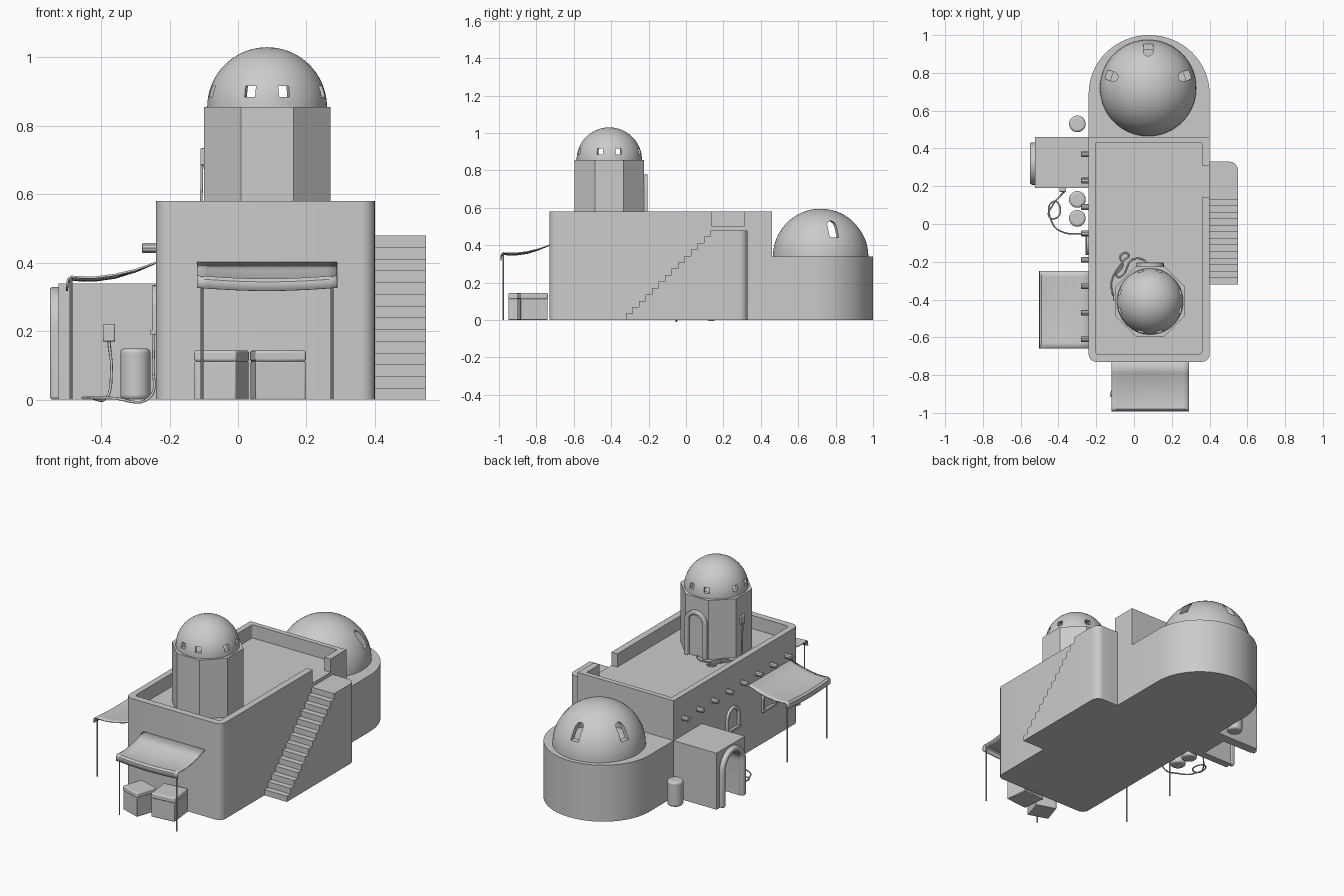
import bpy, bmesh
from math import pi, sin, cos, radians
from mathutils import Matrix, Vector

if "Cube" in bpy.data.objects:
    bpy.data.objects.remove(bpy.data.objects["Cube"])

T = Matrix.Translation


def wall(loc, deg):
    """Frame on a wall: local x along, y up, z outward (deg 0 faces the front)."""
    return T(loc) @ Matrix.Rotation(radians(deg), 4, 'Z') @ Matrix.Rotation(pi / 2, 4, 'X')


def finish(name, bm, bevel=0, smooth=True, segs=3):
    bmesh.ops.recalc_face_normals(bm, faces=bm.faces)
    me = bpy.data.meshes.new(name)
    bm.to_mesh(me)
    bm.free()
    ob = bpy.data.objects.new(name, me)
    bpy.context.collection.objects.link(ob)
    if bevel:
        m = ob.modifiers.new("bevel", 'BEVEL')
        m.width, m.segments = bevel, segs
        m.limit_method, m.angle_limit = 'ANGLE', radians(40)
    if smooth:
        shade(ob)
    return ob


def activate(ob):
    bpy.ops.object.select_all(action='DESELECT')
    ob.select_set(True)
    bpy.context.view_layer.objects.active = ob


def shade(ob):
    activate(ob)
    bpy.ops.object.shade_smooth_by_angle(angle=radians(32))


def prism(name, pts, depth, M=Matrix(), z0=0, bevel=0, smooth=True):
    bm = bmesh.new()
    f = bm.faces.new([bm.verts.new((x, y, z0)) for x, y in pts])
    r = bmesh.ops.extrude_face_region(bm, geom=[f])
    vs = [v for v in r['geom'] if isinstance(v, bmesh.types.BMVert)]
    bmesh.ops.translate(bm, verts=vs, vec=(0, 0, depth))
    bm.transform(M)
    return finish(name, bm, bevel, smooth)


def rect(x0, x1, y0, y1, radii=(0, 0, 0, 0)):
    """Rectangle with a radius per corner, starting lower left, counter-clockwise."""
    pts = []
    for i, (x, y, sx, sy) in enumerate([(x0, y0, 1, 1), (x1, y0, -1, 1), (x1, y1, -1, -1), (x0, y1, 1, -1)]):
        r = radii[i]
        if not r:
            pts.append((x, y))
            continue
        for k in range(7):
            a = pi + i * pi / 2 + k * pi / 12
            pts.append((x + sx * r + r * cos(a), y + sy * r + r * sin(a)))
    return pts


def arch(w, h, n=14):
    r = w / 2
    return [(-r, 0)] + [(-r * cos(pi * k / n), h - r + r * sin(pi * k / n)) for k in range(n + 1)] + [(r, 0)]


def cut(ob, cutters):
    for c in cutters:
        c.hide_render = True
        m = ob.modifiers.new("cut", 'BOOLEAN')
        m.operation, m.solver, m.object = 'DIFFERENCE', 'EXACT', c
        activate(ob)
        bpy.ops.object.modifier_apply(modifier=m.name)
        bpy.data.objects.remove(c)
    shade(ob)


def frame(name, M, w, h, t, depth, z0=-0.01, bevel=0.005):
    pts = arch(w, h) + arch(w - 2 * t, h - t)[::-1]
    return prism(name, pts, depth, M, z0, bevel)


def dome(name, loc, r, t, steps=18, sides=64):
    bm = bmesh.new()
    for rad, rev in ((r, 1), (r - t, 0)):
        vs = [bm.verts.new((rad * cos(k * pi / 2 / steps), 0, rad * sin(k * pi / 2 / steps))) for k in range(steps + 1)]
        for a, b in zip(vs, vs[1:]):
            bm.edges.new((a, b))
        if rev:
            rim = vs[0]
        else:
            bm.edges.new((rim, vs[0]))
    bmesh.ops.spin(bm, geom=bm.verts[:] + bm.edges[:], axis=(0, 0, 1), cent=(0, 0, 0), steps=sides, angle=2 * pi)
    bmesh.ops.remove_doubles(bm, verts=bm.verts, dist=1e-4)
    bm.transform(T(loc))
    return finish(name, bm)


def cable(name, pts, r=0.004):
    cu = bpy.data.curves.new(name, 'CURVE')
    cu.dimensions, cu.bevel_depth, cu.bevel_resolution, cu.resolution_u = '3D', r, 2, 8
    sp = cu.splines.new('BEZIER')
    sp.bezier_points.add(len(pts) - 1)
    for p, co in zip(sp.bezier_points, pts):
        p.co = co
        p.handle_left_type = p.handle_right_type = 'AUTO'
    ob = bpy.data.objects.new(name, cu)
    bpy.context.collection.objects.link(ob)
    activate(ob)
    bpy.ops.object.convert(target='MESH')


def awning(name, M, half):
    prof = [(0, .40), (.06, .379), (.12, .365), (.18, .357), (.225, .358), (.248, .36), (.257, .352), (.26, .327)]
    bm = bmesh.new()
    n = 14
    g = [[bm.verts.new((half * (2 * i / n - 1), z - .009 * sin(pi * i / n) * min(1, 8 * d), d))
          for d, z in prof] for i in range(n + 1)]
    for a, b in zip(g, g[1:]):
        for j in range(len(prof) - 1):
            bm.faces.new((a[j], b[j], b[j + 1], a[j + 1]))
    bm.transform(M)
    ob = finish(name, bm)
    m = ob.modifiers.new("thickness", 'SOLIDIFY')
    m.thickness, m.offset = .006, 0
    for s in (-1, 1):
        x, y, _ = M @ Vector((s * (half - .015), 0, .248))
        cylinder(name + "_pole", (x, y, 0), .004, .36, 10)


def cylinder(name, loc, r, h, sides=32, bevel=0, M=None):
    pts = [(r * cos(2 * pi * k / sides), r * sin(2 * pi * k / sides)) for k in range(sides)]
    return prism(name, pts, h, M or T(loc), 0, bevel)


# main hall with parapet, roof recess and stair gap
hall = prism("main_hall", rect(-.24, .40, -.73, .46, (.04, .04, 0, 0)), .58)
cutters = [prism("roof_cut", rect(-.205, .36, -.69, .43, (.02, .02, .005, .005)), .2, T((0, 0, .50))),
           prism("gap_cut", rect(.33, .45, .14, .31), .2, T((0, 0, .50)))]
win_y = (-.10, -.44)
cutters += [prism("window_cut", arch(.09, .12), .07, wall((-.24, y, .20), -90), -.05) for y in win_y]
cut(hall, cutters)
for y in win_y:
    W = wall((-.24, y, .19), -90)
    frame("window_frame", W, .13, .145, .02, .022)
    prism("window_sill", rect(-.065, .065, 0, .014), .026, W, -.01, .003)

# beam ends along the left wall
for k in range(8):
    cylinder("roof_beam", None, .015, .06, 10, .003, wall((-.24, .37 - .14 * k, .443), -90) @ T((0, 0, -.02)))

# rounded rear wing and its windowed dome
pts = [(-.24, .45), (.40, .45)] + [(.08 + .32 * cos(pi * k / 32), .69 + .31 * sin(pi * k / 32)) for k in range(33)]
prism("rear_wing", pts, .34)
big = dome("rear_dome", (.075, .72, .34), .255, .03)
cut(big, [prism("dome_cut", arch(.05, .09), .2, wall((.075, .72, .44), a + 90), .1) for a in range(18, 163, 36)])

# octagonal tower with doorway and dome
ap = .185
R = ap / cos(pi / 8)
tc = (.085, -.41)
tower = prism("tower", [(tc[0] + R * cos(pi / 8 + k * pi / 4), tc[1] + R * sin(pi / 8 + k * pi / 4)) for k in range(8)],
              .365, T((0, 0, .49)), smooth=False)
door = wall((tc[0], tc[1] + ap, .50), 180)
cut(tower, [prism("door_cut", arch(.10, .25), .15, door, -.1)])
frame("tower_door_frame", door, .145, .278, .024, .03)
small = dome("tower_dome", (tc[0], tc[1], .855), .175, .022)
cut(small, [prism("dome_cut", rect(-.016, .016, 0, .032), .12, wall((tc[0], tc[1], .884), 90 * k + s * 17), .09)
            for k in range(4) for s in (-1, 1)])

# side stairs and landing
n = 14
y0, y1, top = -.32, .13, .48
pts = [(y1 + .02, 0), (y0, 0)]
for k in range(n):
    a = y0 + (y1 - y0) * k / (n - 1)
    pts.append((a, top * (k + 1) / n))
    pts.append((y0 + (y1 - y0) * (k + 1) / (n - 1) if k < n - 1 else y1 + .02, top * (k + 1) / n))
prism("stairs", pts, .16, wall((.39, 0, 0), 90), smooth=False)
prism("stair_landing", rect(.39, .55, y1 + .02, .33, (0, 0, .045, 0)), top)

# entrance porch with arched opening
porch = prism("porch", rect(-.525, -.23, .19, .46), .34, smooth=False)
P = wall((-.525, .32, 0), -90)
cut(porch, [prism("porch_cut", arch(.17, .30), .26, T((0, 0, -.01)) @ P, -.2)])
frame("porch_frame", P, .225, .33, .03, .035, bevel=.01)

# awnings
awning("front_awning", wall((.085, -.73, 0), 0), .205)
awning("side_awning", wall((-.24, -.455, 0), -90), .205)

# crates with lids
for x, y, s, rot in ((-.048, -.87, .131, -18), (.117, -.82, .15, 6)):
    M = T((x, y, 0)) @ Matrix.Rotation(radians(rot), 4, 'Z')
    h = s / 2
    prism("crate", rect(-h + .002, h - .002, -h + .002, h - .002), .113, M, 0, .004)
    prism("crate_lid", rect(-h, h, -h, h), .033, M, .111, .008)

# barrels
for y in (.53, .13, .03):
    cylinder("barrel", (-.30, y, 0), .044, .15, 32, .012)

# power boxes and loose cables
prism("porch_power_box", rect(-.018, .018, 0, .05), .025, wall((-.377, .19, .17), 0), -.005, .005)
cable("ground_cable", [(-.377, .177, .17), (-.37, .168, .08), (-.385, .155, .005), (-.43, .10, .005), (-.45, .04, .005),
                       (-.415, .03, .005), (-.39, .08, .005), (-.425, .12, .005), (-.43, .0, .005),
                       (-.37, -.045, .005), (-.26, -.05, .005), (-.248, -.05, .10), (-.248, -.05, .19)])
prism("tower_power_box", rect(-.018, .018, 0, .05), .015, wall((tc[0] - ap, tc[1] + .02, .685), -90), -.005, .004)
cable("roof_cable", [(-.105, -.39, .69), (-.108, -.38, .58), (-.115, -.36, .505), (-.12, -.31, .505), (-.06, -.20, .505),
                     (-.03, -.16, .505), (-.07, -.165, .505), (-.06, -.22, .505), (-.09, -.28, .505), (-.06, -.27, .505),
                     (-.01, -.19, .505), (.05, -.19, .505), (.09, -.24, .505)])
